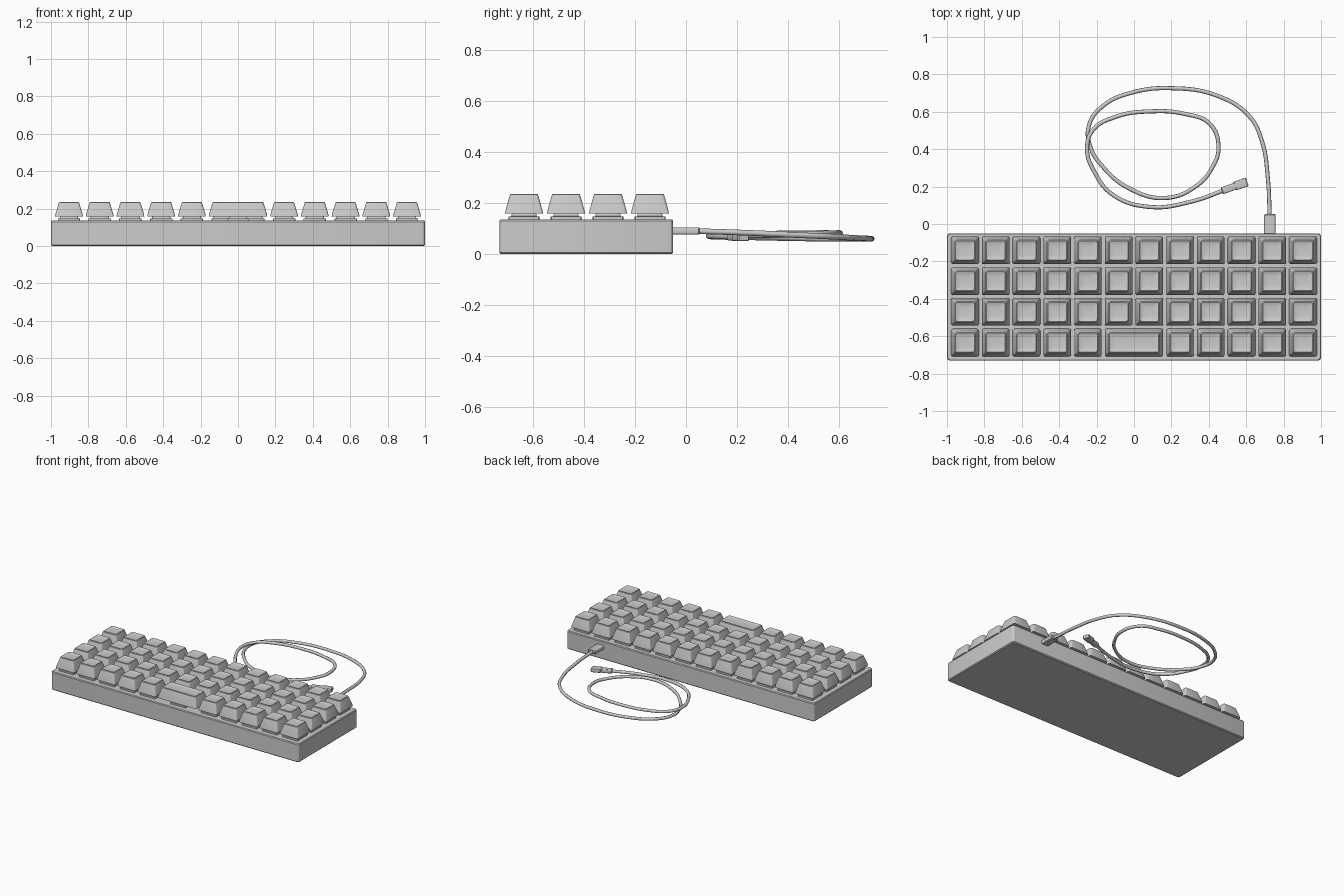
import bpy, bmesh
from math import cos, sin, pi, atan2
from mathutils import Matrix, Vector

if "Cube" in bpy.data.objects:
    bpy.data.objects.remove(bpy.data.objects["Cube"])


def add(name, mesh, loc=(0, 0, 0)):
    ob = bpy.data.objects.new(name, mesh)
    ob.location = loc
    bpy.context.collection.objects.link(ob)
    return ob


def rings_mesh(name, rings, seg=3):
    """Loft rounded rectangles given as (half_x, half_y, corner_radius, z)."""
    bm = bmesh.new()
    loops = []
    for hx, hy, r, z in rings:
        loop = []
        for k, (sx, sy) in enumerate(((1, 1), (-1, 1), (-1, -1), (1, -1))):
            for i in range(seg + 1):
                a = pi / 2 * (k + i / seg)
                loop.append(bm.verts.new((sx * (hx - r) + r * cos(a),
                                          sy * (hy - r) + r * sin(a), z)))
        loops.append(loop)
    n = len(loops[0])
    for a, b in zip(loops, loops[1:]):
        for i in range(n):
            j = (i + 1) % n
            bm.faces.new((a[i], a[j], b[j], b[i]))
    bm.faces.new(loops[0][::-1])
    bm.faces.new(loops[-1])
    me = bpy.data.meshes.new(name)
    bm.to_mesh(me)
    bm.free()
    return me


def keycap_mesh(name, extra):
    # tapered cap with a shallow dished top
    return rings_mesh(name, [
        (0.074 + extra, 0.074, 0.010, 0.158),
        (0.073 + extra, 0.073, 0.010, 0.168),
        (0.054 + extra, 0.055, 0.012, 0.232),
        (0.050 + extra, 0.051, 0.012, 0.235),
        (0.044 + extra, 0.045, 0.012, 0.232),
        (0.025 + extra, 0.025, 0.010, 0.229)])


# case
add("case", rings_mesh("case", [
    (0.994, 0.334, 0.012, 0.0), (1.0, 0.34, 0.016, 0.006),
    (1.0, 0.34, 0.016, 0.129), (0.996, 0.336, 0.014, 0.135),
    (0.986, 0.326, 0.010, 0.135)]), (0, -0.39, 0))

# keys and switches
cap = keycap_mesh("keycap", 0)
space = keycap_mesh("spacebar", 0.082)
switch = rings_mesh("switch", [
    (0.060, 0.060, 0.005, 0.130), (0.060, 0.060, 0.005, 0.146),
    (0.050, 0.050, 0.005, 0.148), (0.046, 0.046, 0.005, 0.165)])
PITCH = 0.1643
for row in range(4):
    y = -0.141 - row * PITCH
    for col in range(12):
        if row == 3 and col in (5, 6):
            continue
        x = (col - 5.5) * PITCH
        add(f"keycap_{row}_{col}", cap, (x, y, 0))
        add(f"switch_{row}_{col}", switch, (x, y, 0))
y = -0.141 - 3 * PITCH
add("spacebar", space, (0, y, 0))
add("spacebar_switch", switch, (0, y, 0))

# cable path
path = [(0.726, 0.03, 0.09), (0.716, 0.24, 0.083), (0.685, 0.44, 0.074),
        (0.62, 0.572, 0.068), (0.46, 0.68, 0.062), (0.203, 0.726, 0.06),
        (-0.02, 0.70, 0.06), (-0.166, 0.631, 0.06), (-0.24, 0.53, 0.06),
        (-0.235, 0.417, 0.062), (-0.166, 0.305, 0.064), (-0.02, 0.187, 0.068),
        (0.166, 0.139, 0.07), (0.326, 0.198, 0.072), (0.42, 0.305, 0.074),
        (0.452, 0.412, 0.077), (0.406, 0.535, 0.08), (0.273, 0.588, 0.081),
        (0.086, 0.602, 0.082), (-0.10, 0.572, 0.082), (-0.219, 0.503, 0.082),
        (-0.251, 0.40, 0.081), (-0.214, 0.283, 0.078), (-0.112, 0.155, 0.073),
        (0.086, 0.091, 0.07), (0.30, 0.118, 0.068), (0.50, 0.187, 0.066)]
cu = bpy.data.curves.new("cable", 'CURVE')
cu.dimensions = '3D'
cu.bevel_depth = 0.011
cu.bevel_resolution = 2
cu.resolution_u = 8
cu.use_fill_caps = True
sp = cu.splines.new('BEZIER')
sp.bezier_points.add(len(path) - 1)
for p, co in zip(sp.bezier_points, path):
    p.co = co
    p.handle_left_type = p.handle_right_type = 'AUTO'
add("cable", cu)


def plug(name, center, direction, length, hx, hz, r):
    # small rounded block lying along the given direction
    me = rings_mesh(name, [
        (hx - 0.004, hz - 0.003, r, -length / 2), (hx, hz, r, -length / 2 + 0.004),
        (hx, hz, r, length / 2 - 0.004), (hx - 0.004, hz - 0.003, r, length / 2)])
    ob = add(name, me)
    d = Vector(direction).normalized()
    side = d.cross(Vector((0, 0, 1))).normalized()
    rot = Matrix((side, side.cross(d) * -1, d)).transposed()
    if rot.determinant() < 0:
        rot = Matrix((side * -1, side.cross(d) * -1, d)).transposed()
    ob.matrix_world = Matrix.Translation(center) @ rot.to_4x4()
    return ob


# connectors
plug("case_connector", (0.726, -0.005, 0.09), (0, 1, 0), 0.116, 0.030, 0.014, 0.008)
d = (0.94, 0.34, -0.02)
plug("end_connector_grip", (0.512, 0.192, 0.066), d, 0.09, 0.019, 0.014, 0.008)
plug("end_connector_tip", (0.572, 0.214, 0.065), d, 0.07, 0.024, 0.014, 0.006)

# smooth shading with sharp edges on the cable and case
for ob in bpy.data.objects:
    ob.select_set(ob.type == 'MESH')
bpy.context.view_layer.objects.active = bpy.data.objects["case"]
bpy.ops.object.shade_smooth_by_angle(angle=0.5)
